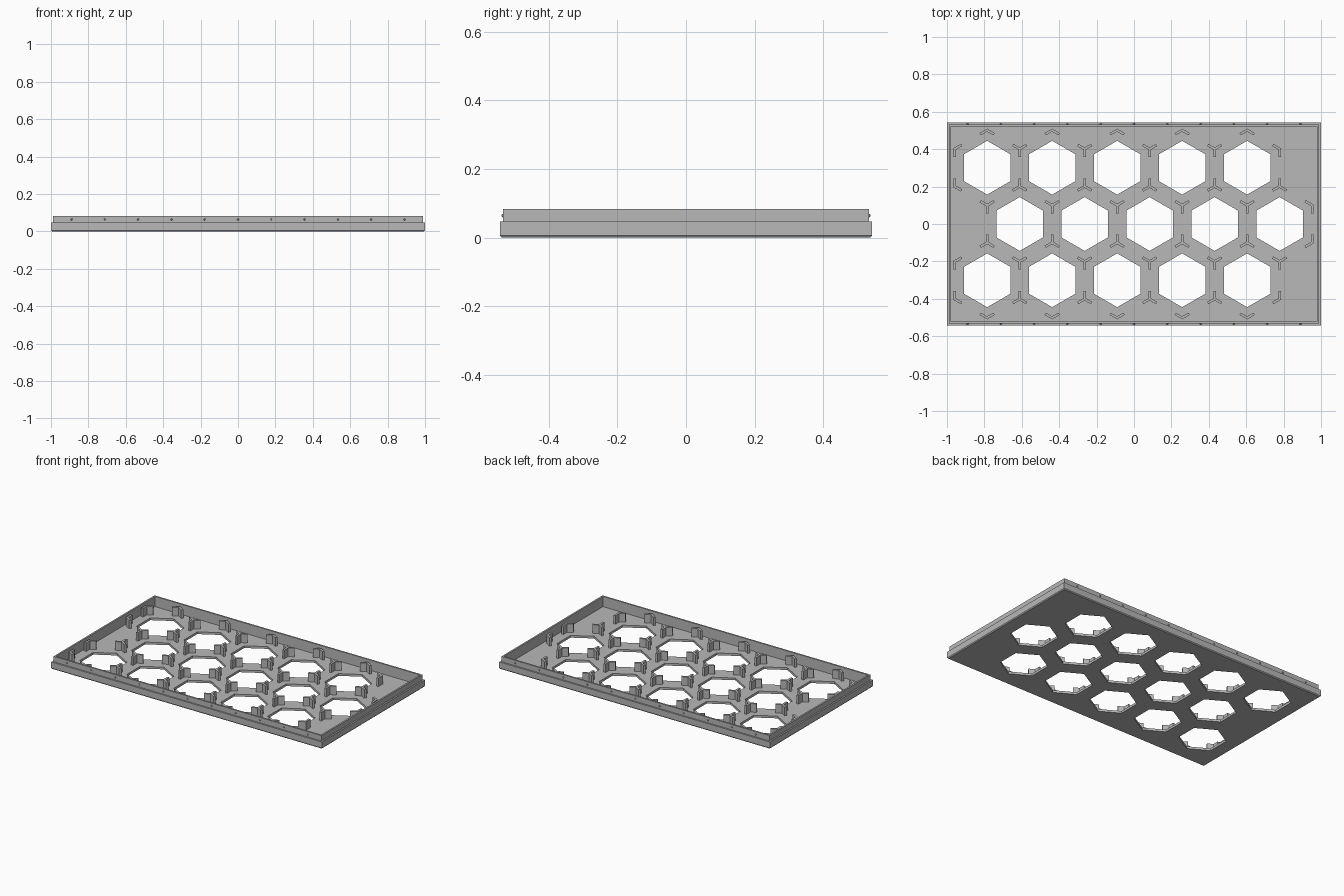
import bpy, bmesh, math
from mathutils import Matrix, Vector

cube = bpy.data.objects.get("Cube")
if cube:
    bpy.data.objects.remove(cube)

HALF_X, HALF_Y = 1.0, 0.543
FLOOR, POST_TOP = 0.015, 0.072
PITCH = 0.3475                      # distance between cell centres
CELL_R = PITCH / math.sqrt(3)       # corner radius of a cell
HOLE_R = 0.1437

grey = bpy.data.materials.new("grey plastic")
grey.use_nodes = True
grey.diffuse_color = (0.48, 0.48, 0.48, 1)
grey.node_tree.nodes["Principled BSDF"].inputs["Base Color"].default_value = (0.48, 0.48, 0.48, 1)


def make_object(name, bm):
    bmesh.ops.recalc_face_normals(bm, faces=bm.faces)
    mesh = bpy.data.meshes.new(name)
    bm.to_mesh(mesh)
    bm.free()
    mesh.materials.append(grey)
    obj = bpy.data.objects.new(name, mesh)
    bpy.context.collection.objects.link(obj)
    return obj


def corner(center, radius, i):
    a = math.radians(30 + 60 * i)
    return center + radius * Vector((math.cos(a), math.sin(a)))


# Three staggered rows of five cells
cells = []
for row in (-1, 0, 1):
    start = -0.785 + (PITCH / 2 if row == 0 else 0)
    cells += [Vector((start + PITCH * i, row * PITCH * math.sqrt(3) / 2)) for i in range(5)]

# Tray: rectangular rings following the rim profile (inset, height)
profile = [(0.005, 0), (0, 0.006), (0, 0.047), (0.01, 0.047),
           (0.01, 0.083), (0.021, 0.083), (0.021, FLOOR)]
bm = bmesh.new()
rings = []
for inset, z in profile:
    x, y = HALF_X - inset, HALF_Y - inset
    rings.append([bm.verts.new((sx * x, sy * y, z))
                  for sx, sy in ((-1, -1), (1, -1), (1, 1), (-1, 1))])
for low, high in zip(rings, rings[1:]):
    for i in range(4):
        j = (i + 1) % 4
        bm.faces.new((low[i], low[j], high[j], high[i]))
bm.faces.new(rings[0][::-1])
bm.faces.new(rings[-1])
tray = make_object("tray", bm)

# Hexagonal openings cut through the floor
bm = bmesh.new()
for c in cells:
    face = bm.faces.new([bm.verts.new((*corner(c, HOLE_R, i), -0.05)) for i in range(6)])
    grown = bmesh.ops.extrude_face_region(bm, geom=[face])["geom"]
    bmesh.ops.translate(bm, vec=(0, 0, 0.1),
                        verts=[v for v in grown if isinstance(v, bmesh.types.BMVert)])
cutter = make_object("opening_cutter", bm)
cutter.hide_render = True
cut = tray.modifiers.new("openings", 'BOOLEAN')
cut.operation, cut.solver, cut.object = 'DIFFERENCE', 'EXACT', cutter
bpy.context.view_layer.update()
evaluated = tray.evaluated_get(bpy.context.evaluated_depsgraph_get())
cut_mesh = bpy.data.meshes.new_from_object(evaluated)
tray.modifiers.clear()
tray.data = cut_mesh
bpy.data.objects.remove(cutter)

# Corner holders: short upright walls along the cell edges at every corner
arms = {}
for c in cells:
    for i in range(6):
        p = corner(c, CELL_R, i)
        for j in (i - 1, i + 1):
            d = (corner(c, CELL_R, j) - p).normalized()
            key = tuple(round(v, 2) + 0.0 for v in (p + d * 0.02)[:])
            arms[key] = (p, d)
LENGTH, THICK, OVERLAP = 0.043, 0.014, 0.004
height = POST_TOP - FLOOR + 0.002
bm = bmesh.new()
for p, d in arms.values():
    mid = p + d * (LENGTH - OVERLAP) / 2
    place = (Matrix.Translation((mid.x, mid.y, POST_TOP - height / 2))
             @ Matrix.Rotation(math.atan2(d.y, d.x), 4, 'Z')
             @ Matrix.Diagonal((LENGTH + OVERLAP, THICK, height, 1)))
    bmesh.ops.create_cube(bm, size=1, matrix=place)
make_object("corner_holders", bm)

# Snap bumps along the front and back of the rim
bm = bmesh.new()
for side in (-1, 1):
    for i in range(-5, 6):
        place = Matrix.Translation((i * 0.178, side * (HALF_Y - 0.01), 0.064))
        bmesh.ops.create_icosphere(bm, subdivisions=1, radius=0.006, matrix=place)
make_object("snap_bumps", bm)
